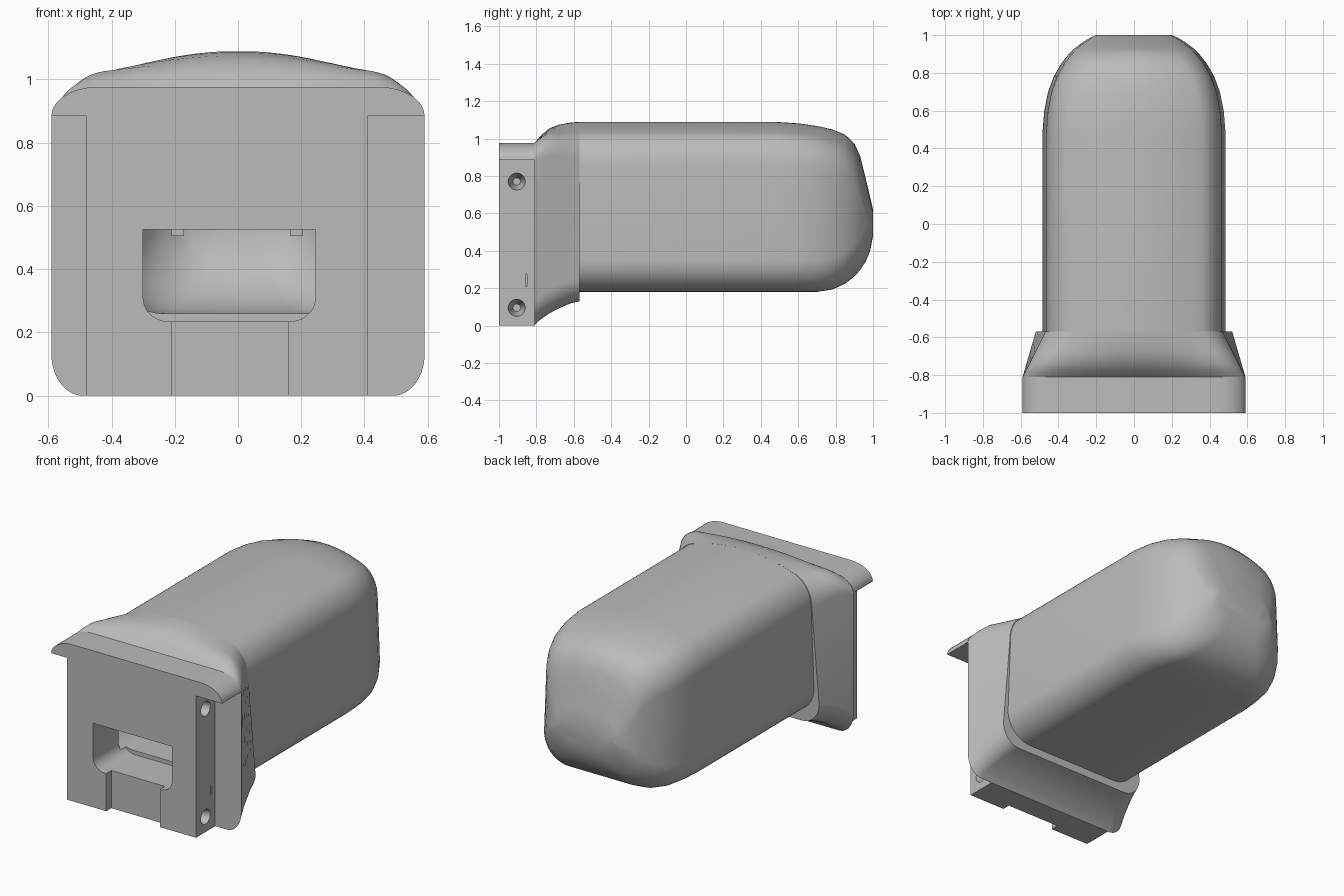
import bpy, bmesh, math
from mathutils import Matrix

if "Cube" in bpy.data.objects:
    bpy.data.objects.remove(bpy.data.objects["Cube"], do_unlink=True)

grey = bpy.data.materials.new("plain_grey")
grey.use_nodes = True
grey.diffuse_color = (0.5, 0.5, 0.5, 1)
grey.node_tree.nodes["Principled BSDF"].inputs["Base Color"].default_value = (0.5, 0.5, 0.5, 1)


def finish(name, bm):
    bmesh.ops.recalc_face_normals(bm, faces=bm.faces)
    mesh = bpy.data.meshes.new(name)
    bm.to_mesh(mesh)
    bm.free()
    mesh.materials.append(grey)
    obj = bpy.data.objects.new(name, mesh)
    bpy.context.collection.objects.link(obj)
    return obj


def loft(name, rings):
    """Skin a list of (y, [(x, z), ...]) outlines and cap both ends."""
    bm = bmesh.new()
    loops = [[bm.verts.new((x, y, z)) for x, z in pts] for y, pts in rings]
    n = len(loops[0])
    for a, b in zip(loops, loops[1:]):
        for i in range(n):
            j = (i + 1) % n
            bm.faces.new((a[i], a[j], b[j], b[i]))
    bm.faces.new(loops[0])
    bm.faces.new(loops[-1][::-1])
    return finish(name, bm)


def prism(name, pts, y0, y1):
    return loft(name, [(y0, pts), (y1, pts)])


def box(name, x0, x1, y0, y1, z0, z1):
    return prism(name, [(x0, z0), (x1, z0), (x1, z1), (x0, z1)], y0, y1)


def arc(cx, cz, rx, rz, a0, a1, steps=10):
    angles = [math.radians(a0 + (a1 - a0) * i / steps) for i in range(steps + 1)]
    return [(cx + rx * math.cos(a), cz + rz * math.sin(a)) for a in angles]


def mirrored(half):
    return half + [(-x, z) for x, z in reversed(half)]


def section(wt, wb, z0, z1, crown, top, bottom):
    """Rounded outline with a crowned top; top and bottom are (rx, rz)."""
    height = z1 - z0 - crown
    tx, tz = min(top[0], wt * 0.6), min(top[1], height * 0.45)
    bx, bz = min(bottom[0], wb * 0.6), min(bottom[1], height * 0.45)
    half = arc(wb - bx, z0 + bz, bx, bz, -90, 0)
    half += arc(wt - tx, z1 - crown - tz, tx, tz, 0, 90 - 20 * min(1, crown / 0.05))
    xs, zs = half[-1]
    for i in range(7, 0, -1):
        t = i / 8
        half.append((xs * t, z1 - (z1 - zs) * t * t))
    return mirrored(half)


def cut(obj, *cutters):
    bpy.context.view_layer.objects.active = obj
    for c in cutters:
        mod = obj.modifiers.new("cut", 'BOOLEAN')
        mod.operation, mod.solver, mod.object = 'DIFFERENCE', 'EXACT', c
        bpy.ops.object.modifier_apply(modifier=mod.name)


# Body stations: y, half width, bottom, top, crown
stations = [
    (-0.57, 0.485, 0.18, 1.09, 0.05), (0.48, 0.485, 0.18, 1.09, 0.05),
    (0.6, 0.475, 0.18, 1.082, 0.05), (0.7, 0.455, 0.18, 1.068, 0.05),
    (0.78, 0.425, 0.192, 1.05, 0.05), (0.85, 0.385, 0.223, 1.022, 0.045),
    (0.9, 0.345, 0.262, 0.975, 0.04), (0.93, 0.315, 0.295, 0.91, 0.035),
    (0.96, 0.275, 0.34, 0.79, 0.025), (0.985, 0.235, 0.4, 0.685, 0.015),
    (1.0, 0.2, 0.48, 0.62, 0.01),
]


def body_ring(w, z0, z1, crown):
    return section(w * 0.96, w, z0, z1, crown, (0.16, 0.19), (0.17, 0.17))


body = loft("body_shell", [(y, body_ring(*s)) for y, *s in stations])

# Inner cavity, offset from the shell by the wall thickness
wall = 0.08
inner = []
for y, w, z0, z1, crown in stations[:-1]:
    y = -0.75 if y < 0 else y - wall * (y > 0.5)
    inner.append((y, body_ring(w - wall, z0 + wall, z1 - wall, crown)))
cavity = loft("cavity_cutter", inner)

# Flared collar between the body and the front plate
collar_rings = []
for y, z0, z1 in [(-0.81, 0, 0.977), (-0.79, 0.022, 1.0), (-0.77, 0.038, 1.022), (-0.73, 0.066, 1.055),
                  (-0.68, 0.092, 1.075), (-0.62, 0.118, 1.086), (-0.57, 0.13, 1.09)]:
    t = (y + 0.81) / 0.24
    collar_rings.append((y, section(0.59 - 0.12 * t, 0.59 - 0.07 * t, z0, z1, 0.05 * min(1, t * 1.6),
                                    (0.15 + 0.01 * t, 0.1 + 0.09 * t), (0.1 + 0.02 * t, 0.13))))
collar = loft("collar", collar_rings)

# Front block with an overhanging rounded hood, as one outline
hood = arc(0.44, 0.885, 0.15, 0.092, 0, 90)
block_pts = [(-0.48, 0), (0.41, 0), (0.41, 0.885)] + mirrored(hood) + [(-0.48, 0.885)]
block = prism("front_block", block_pts, -1.0, -0.81)

# Window, with rounded lower corners, and the shallow notch below it
window_pts = (arc(-0.22, 0.31, 0.08, 0.075, 180, 270) + arc(0.165, 0.31, 0.08, 0.075, 270, 360)
              + [(0.245, 0.525), (-0.3, 0.525)])
window = prism("window_cutter", window_pts, -1.05, -0.7)
notch = box("notch_cutter", -0.21, 0.16, -1.05, -0.95, -0.05, 0.26)


# Tapered screw holes on both sides of the block
def hole(x, side, z):
    bm = bmesh.new()
    place = Matrix.Translation((x, -0.905, z)) @ Matrix.Rotation(side * math.pi / 2, 4, 'Y')
    bmesh.ops.create_cone(bm, cap_ends=True, segments=24, radius1=0.02, radius2=0.047,
                          depth=0.12, matrix=place)
    return finish("hole_cutter", bm)


holes = [hole(x, side, z) for x, side in ((0.355, 1), (-0.425, -1)) for z in (0.095, 0.77)]
slot = box("slot_cutter", 0.38, 0.45, -0.858, -0.85, 0.21, 0.275)

cut(block, window, notch, slot, *holes)
cut(collar, window, cavity)
cut(body, cavity)
for c in [window, notch, slot, cavity] + holes:
    bpy.data.objects.remove(c, do_unlink=True)

# Small tabs under the window's upper edge
tabs = [box(f"window_tab_{side}", x - 0.02, x + 0.02, -0.84, -0.76, 0.505, 0.527)
        for side, x in (("right", -0.19), ("left", 0.185))]

# Smooth shading with sharp edges kept
bpy.ops.object.select_all(action='DESELECT')
for obj in (body, collar, block):
    obj.select_set(True)
    bpy.context.view_layer.objects.active = obj
bpy.ops.object.shade_smooth_by_angle(angle=math.radians(35))
